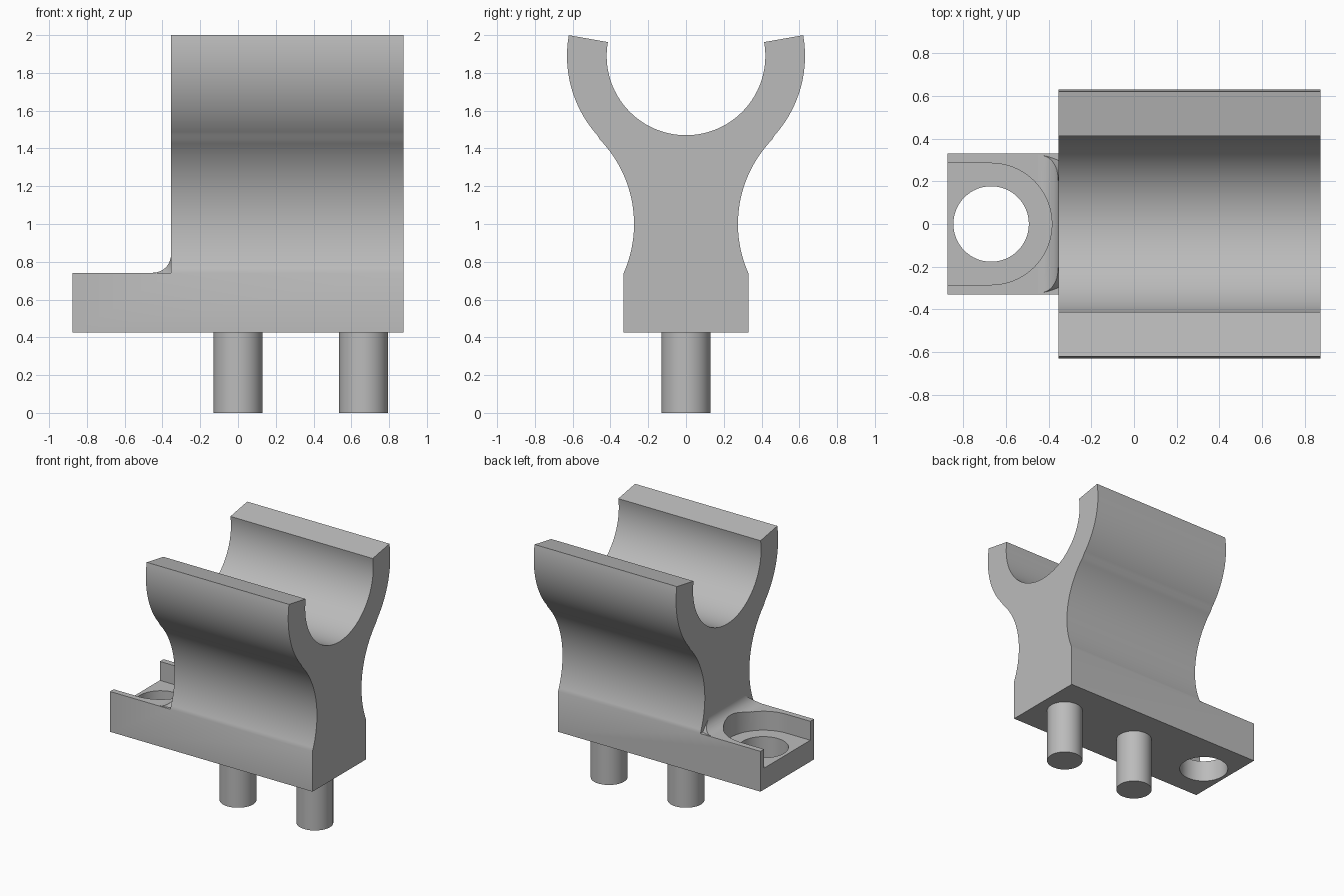
import bpy, bmesh, math
from mathutils import Vector

if "Cube" in bpy.data.objects:
    bpy.data.objects.remove(bpy.data.objects["Cube"])

grey = bpy.data.materials.new("plain grey")
grey.diffuse_color = (0.5, 0.5, 0.5, 1)
grey.use_nodes = True
grey.node_tree.nodes["Principled BSDF"].inputs["Base Color"].default_value = grey.diffuse_color


def make(name, bm):
    bmesh.ops.recalc_face_normals(bm, faces=bm.faces[:])
    mesh = bpy.data.meshes.new(name)
    bm.to_mesh(mesh)
    bm.free()
    mesh.materials.append(grey)
    obj = bpy.data.objects.new(name, mesh)
    bpy.context.collection.objects.link(obj)
    return obj


def extrude(name, outline, direction):
    bm = bmesh.new()
    face = bm.faces.new([bm.verts.new(p) for p in outline])
    res = bmesh.ops.extrude_face_region(bm, geom=[face], use_keep_orig=True)
    verts = [v for v in res["geom"] if isinstance(v, bmesh.types.BMVert)]
    bmesh.ops.translate(bm, verts=verts, vec=Vector(direction))
    return make(name, bm)


def arc(cx, cy, r, a0, a1, n):
    angles = [math.radians(a0 + (a1 - a0) * i / n) for i in range(n + 1)]
    return [(cx + r * math.cos(a), cy + r * math.sin(a)) for a in angles]


def cylinder(name, x, r, z0, z1):
    ring = arc(x, 0, r, 0, 360, 64)[:-1]
    return extrude(name, [(px, py, z0) for px, py in ring], (0, 0, z1 - z0))


def smooth(obj):
    bpy.ops.object.select_all(action='DESELECT')
    obj.select_set(True)
    bpy.context.view_layer.objects.active = obj
    bpy.ops.object.shade_smooth_by_angle(angle=math.radians(25))


def combine(obj, other, operation):
    mod = obj.modifiers.new(operation.lower(), 'BOOLEAN')
    mod.operation, mod.object, mod.solver = operation, other, 'EXACT'
    bpy.context.view_layer.objects.active = obj
    bpy.ops.object.modifier_apply(modifier=mod.name)
    bpy.data.objects.remove(other)


END, FACE, HALF = 0.875, -0.355, 0.33   # base end, upright end face, base half width
BOTTOM, TOP, FLOOR = 0.425, 0.74, 0.592  # base heights, recess floor

# Base block
base = extrude("cradle_block", [(-END, -HALF, BOTTOM), (END, -HALF, BOTTOM),
                                (END, HALF, BOTTOM), (-END, HALF, BOTTOM)],
               (0, 0, TOP - BOTTOM))

# Upright: waisted neck flowing into an open round cradle
neck = arc(0.917, 1.0, 0.642, 203.9, 135.9, 28)
outer = arc(0, 1.89, 0.63, -44.1, 10, 24)[1:]
inner = arc(0, 1.89, 0.42, 10, -90, 36)
half = [(HALF - 0.04, TOP - 0.06), (HALF, TOP)] + neck[1:] + outer + inner
profile = half + [(-y, z) for y, z in reversed(half[:-1])]
upright = extrude("upright", [(FACE, y, z) for y, z in profile], (END - FACE, 0, 0))
combine(base, upright, 'UNION')

# Fillet at the foot of the upright, narrowing as it rises
R, N, IN = 0.095, 12, 0.02
bm = bmesh.new()
rows = []
for i in range(N + 1):
    a = math.radians(90 * i / N)
    x = FACE - R + R * math.sin(a)
    z = TOP + 0.002 + R * (1 - math.cos(a))
    w = 0.325 - 0.125 * (i / N) ** 2
    rows.append([bm.verts.new((x, s * w, z)) for s in (-1, 1)])
rows.append([bm.verts.new((FACE + IN, s * 0.2, TOP + R)) for s in (-1, 1)])
foot = [bm.verts.new((FACE + IN, s * 0.3, TOP - IN)) for s in (-1, 1)]
for p, q in zip(rows, rows[1:]):
    bm.faces.new((p[0], p[1], q[1], q[0]))
    for s in (0, 1):
        bm.faces.new((p[s], q[s], foot[s]))
bm.faces.new((rows[0][0], rows[0][1], foot[1], foot[0]))
bm.faces.new((rows[-1][0], rows[-1][1], foot[1], foot[0]))
combine(base, make("fillet", bm), 'UNION')

# Open-ended recess and through hole for a screw
slot = [(-1, -0.285)] + arc(-0.67, 0, 0.285, -90, 90, 40) + [(-1, 0.285)]
combine(base, extrude("recess_cutter", [(x, y, FLOOR) for x, y in slot], (0, 0, 0.5)),
        'DIFFERENCE')
combine(base, cylinder("hole_cutter", -0.67, 0.177, 0.3, 0.9), 'DIFFERENCE')
smooth(base)

# Locating pins
for name, x in (("middle_pin", 0.0), ("end_pin", 0.665)):
    smooth(cylinder(name, x, 0.13, 0, BOTTOM))
